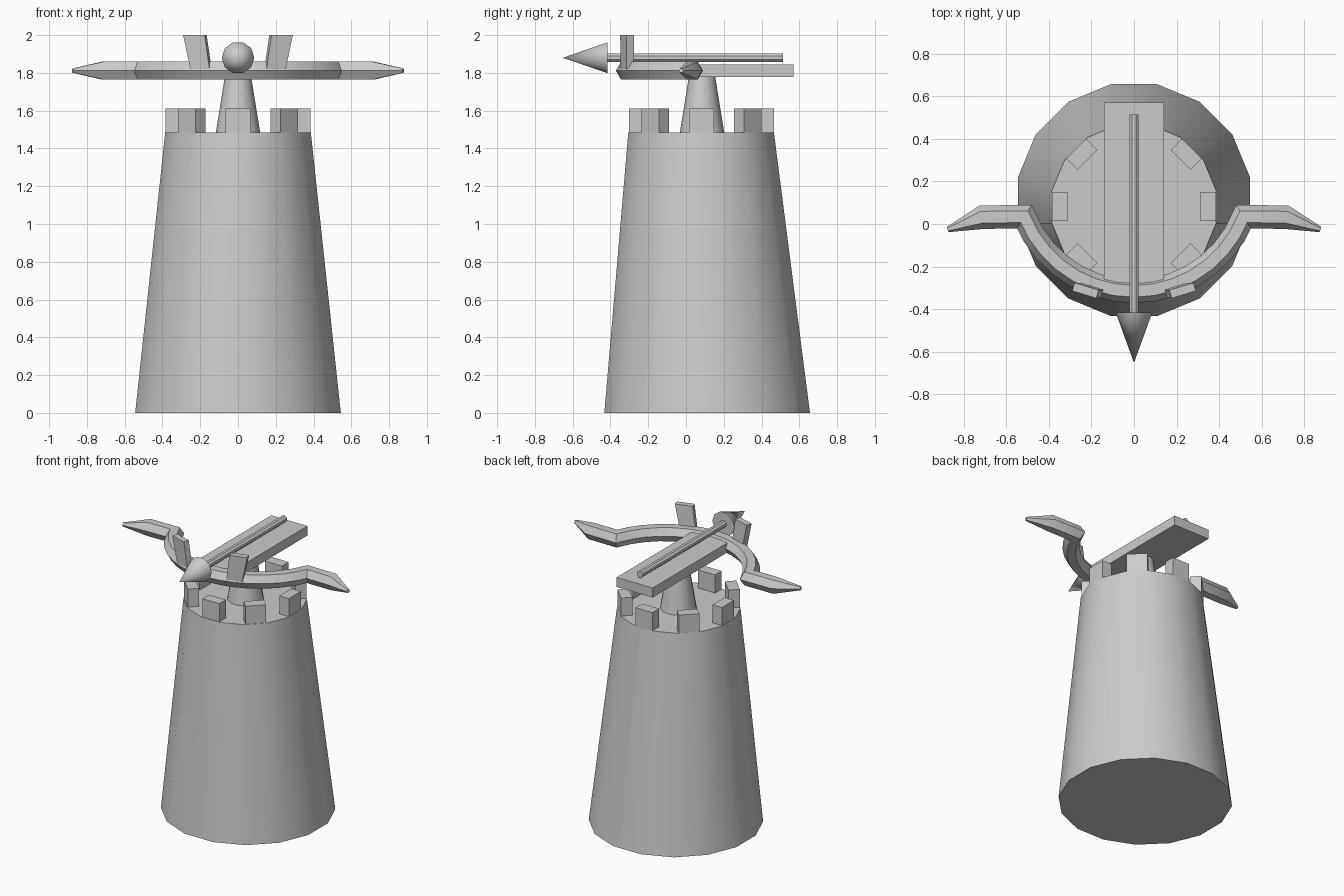
import bpy, bmesh
from math import sin, cos, pi, radians
from mathutils import Vector, Matrix

if "Cube" in bpy.data.objects:
    bpy.data.objects.remove(bpy.data.objects["Cube"])


def loft(name, rings, smooth=True):
    """Skin a list of equal-length point rings and cap both ends."""
    bm = bmesh.new()
    vs = [[bm.verts.new(p) for p in r] for r in rings]
    n = len(rings[0])
    for a, b in zip(vs, vs[1:]):
        for i in range(n):
            j = (i + 1) % n
            bm.faces.new((a[i], a[j], b[j], b[i]))
    bm.faces.new(vs[0])
    bm.faces.new(vs[-1])
    bmesh.ops.remove_doubles(bm, verts=bm.verts, dist=1e-5)
    bmesh.ops.recalc_face_normals(bm, faces=bm.faces)
    me = bpy.data.meshes.new(name)
    bm.to_mesh(me)
    bm.free()
    ob = bpy.data.objects.new(name, me)
    bpy.context.collection.objects.link(ob)
    if smooth:
        bpy.ops.object.select_all(action='DESELECT')
        ob.select_set(True)
        bpy.context.view_layer.objects.active = ob
        bpy.ops.object.shade_smooth_by_angle(angle=radians(40))
    return ob


def disc(n, r, y, z, offset=0.0):
    return [Vector((r * cos(2 * pi * i / n + offset), y + r * sin(2 * pi * i / n + offset), z))
            for i in range(n)]


def disc_y(n, r, y, z, offset=0.0):
    return [Vector((r * cos(2 * pi * i / n + offset), y, z + r * sin(2 * pi * i / n + offset)))
            for i in range(n)]


def rect(hx, hy, z):
    return [Vector((sx * hx, sy * hy, z)) for sx, sy in ((-1, -1), (1, -1), (1, 1), (-1, 1))]


# Tower: 16-sided, tapered, top slightly forward
loft("tower", [disc(16, 0.555, 0.112, 0, pi / 16), disc(16, 0.393, 0.08, 1.485, pi / 16)])

# Battlements around the rim
for k in range(8):
    m = Matrix.Translation((0, 0.082, 0)) @ Matrix.Rotation(k * pi / 4, 4, 'Z') \
        @ Matrix.Translation((0.347, 0, 0))
    loft(f"merlon_{k + 1}", [[m @ p for p in rect(0.037, 0.066, z)] for z in (1.48, 1.612)], False)

# Pedestal
loft("pedestal", [disc(16, 0.118, 0.085, 1.48), disc(16, 0.068, 0.085, 1.79)])

# Stock plank
m = Matrix.Translation((0, 0.14, 0))
loft("stock", [[m @ p for p in rect(0.14, 0.43, z)] for z in (1.778, 1.845)], False)

# Bolt shaft and head
loft("bolt_shaft", [disc_y(8, 0.024, y, 1.881, pi / 8) for y in (-0.43, 0.513)])
loft("bolt_head", [disc_y(10, 0.086, -0.415, 1.88), disc_y(10, 0.0, -0.652, 1.88)])

# Bow: hexagonal section swept along an arc with straight, tapered ends
a_max = radians(68.5)
arc = [(0.553 * sin(a), 0.237 - 0.553 * cos(a))
       for a in (a_max * (i / 7 - 1) for i in range(15))]
end = [(0.715, 0.032), (0.875, -0.026)]
path = [Vector(p) for p in [(-x, y) for x, y in reversed(end)] + arc + end]
rings = []
for i, p in enumerate(path):
    d0 = (p - path[max(i - 1, 0)]).normalized()
    d1 = (path[min(i + 1, len(path) - 1)] - p).normalized()
    t = (d0 + d1).normalized()
    miter = 1 / max(t.dot(d1 if d1.length else d0), 0.5)
    r = 0.013 if i in (0, len(path) - 1) else 0.055
    side = Vector((-t.y, t.x)) * miter
    rings.append([Vector((p.x + side.x * r * cos(k * pi / 3), p.y + side.y * r * cos(k * pi / 3),
                          1.812 + r * sin(k * pi / 3))) for k in range(6)])
loft("bow", rings)

# Upright sights on the bow, leaning outward
for s, label in ((-1, "left"), (1, "right")):
    rs = []
    for z, x, hw in ((1.82, 0.196, 0.053), (2.0, 0.228, 0.059)):
        m = Matrix.Translation((s * x, -0.312, 0)) @ Matrix.Rotation(s * radians(17), 4, 'Z')
        rs.append([m @ p for p in rect(hw, 0.02, z)])
    loft(f"upright_{label}", rs, False)
